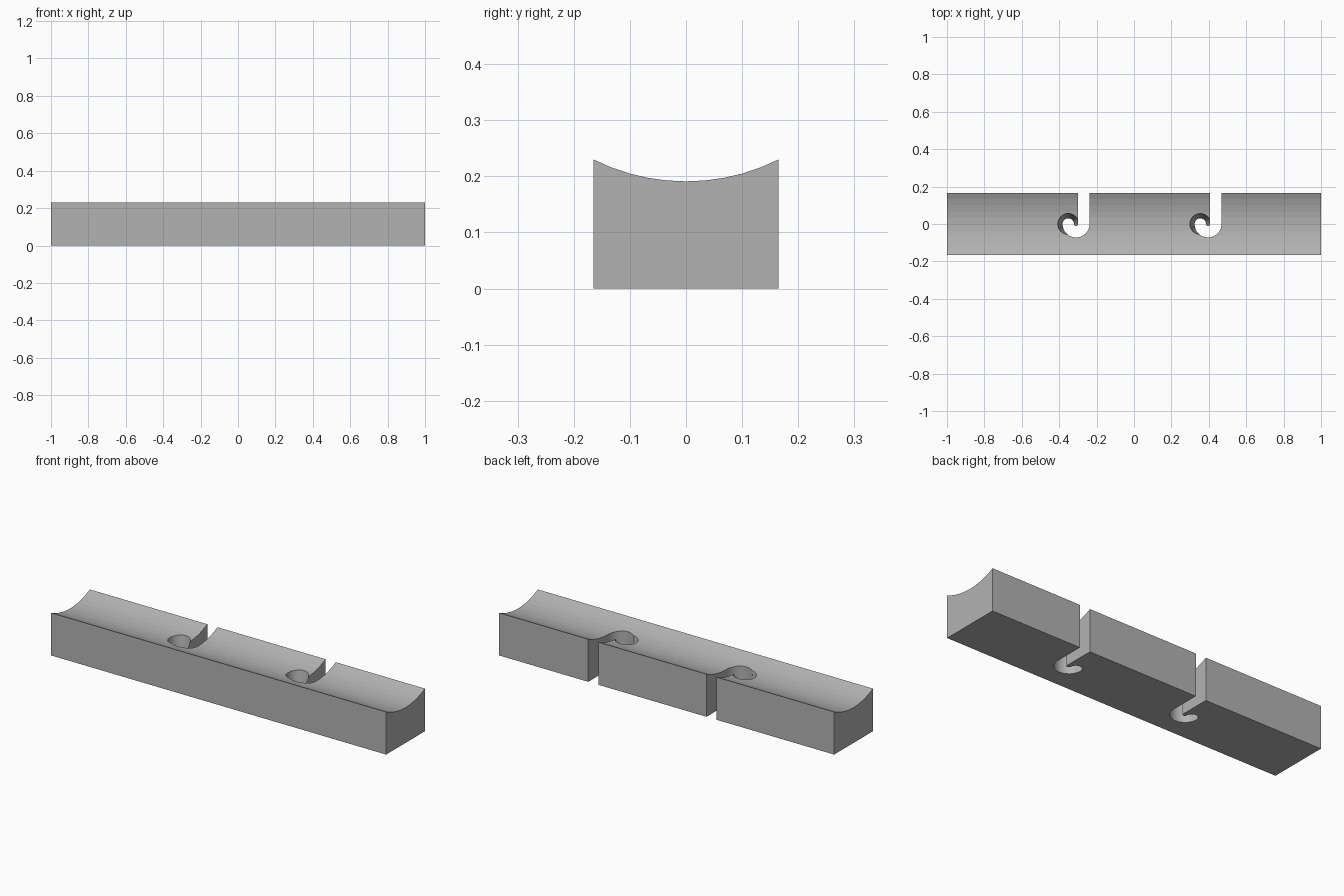
import bpy, bmesh
from math import sin, cos, pi, asin

default = bpy.data.objects.get("Cube")
if default:
    bpy.data.objects.remove(default, do_unlink=True)

grey = bpy.data.materials.new("plain grey")
grey.use_nodes = True
colour = (0.45, 0.45, 0.45, 1)
grey.diffuse_color = colour
grey.node_tree.nodes["Principled BSDF"].inputs["Base Color"].default_value = colour


def prism(name, points, shift):
    """Extrude a closed outline along shift."""
    bm = bmesh.new()
    face = bm.faces.new([bm.verts.new(p) for p in points])
    top = bmesh.ops.extrude_face_region(bm, geom=[face])["geom"]
    bmesh.ops.translate(bm, vec=shift,
                        verts=[v for v in top if isinstance(v, bmesh.types.BMVert)])
    bmesh.ops.recalc_face_normals(bm, faces=bm.faces)
    mesh = bpy.data.meshes.new(name)
    bm.to_mesh(mesh)
    bm.free()
    obj = bpy.data.objects.new(name, mesh)
    bpy.context.collection.objects.link(obj)
    mesh.materials.append(grey)
    return obj


def arc(cx, cy, r, start, end, n):
    steps = [start + (end - start) * i / n for i in range(n + 1)]
    return [(cx + r * cos(a), cy + r * sin(a)) for a in steps]


def cut(target, cutter):
    mod = target.modifiers.new(cutter.name, 'BOOLEAN')
    mod.operation = 'DIFFERENCE'
    mod.solver = 'EXACT'
    mod.object = cutter
    cutter.hide_render = True
    cutter.hide_set(True)


# Bar with a shallow round groove along its top
half, edge, dip = 0.165, 0.23, 0.039
radius = (half ** 2 + dip ** 2) / (2 * dip)
sweep = asin(half / radius)
groove = arc(0, edge - dip + radius, radius, -pi / 2 + sweep, -pi / 2 - sweep, 10)
outline = [(-half, 0), (half, 0)] + groove
bar = prism("grooved_bar", [(-1, y, z) for y, z in outline], (2, 0, 0))

# Hook-shaped slots open to the back, with a wider tapered seat at the hook end
inner, outer = 0.011, 0.072
cap = (outer - inner) / 2
for side, cx in (("right", -0.31), ("left", 0.396)):
    hook = [(cx + inner, 0.3), (cx + outer, 0.3)]
    hook += arc(cx, 0, outer, 0, -pi, 24)
    hook += arc(cx - inner - cap, 0, cap, pi, 0, 16)[1:]
    hook += arc(cx, 0, inner, -pi, 0, 8)[1:]
    cut(bar, prism(side + "_hook_cutter", [(x, y, -0.1) for x, y in hook], (0, 0, 0.5)))

    bpy.ops.mesh.primitive_cone_add(vertices=32, radius1=cap, radius2=0.057,
                                    depth=0.2, location=(cx - inner - cap, 0, 0.1))
    seat = bpy.context.object
    seat.name = side + "_seat_cutter"
    seat.data.materials.append(grey)
    cut(bar, seat)
